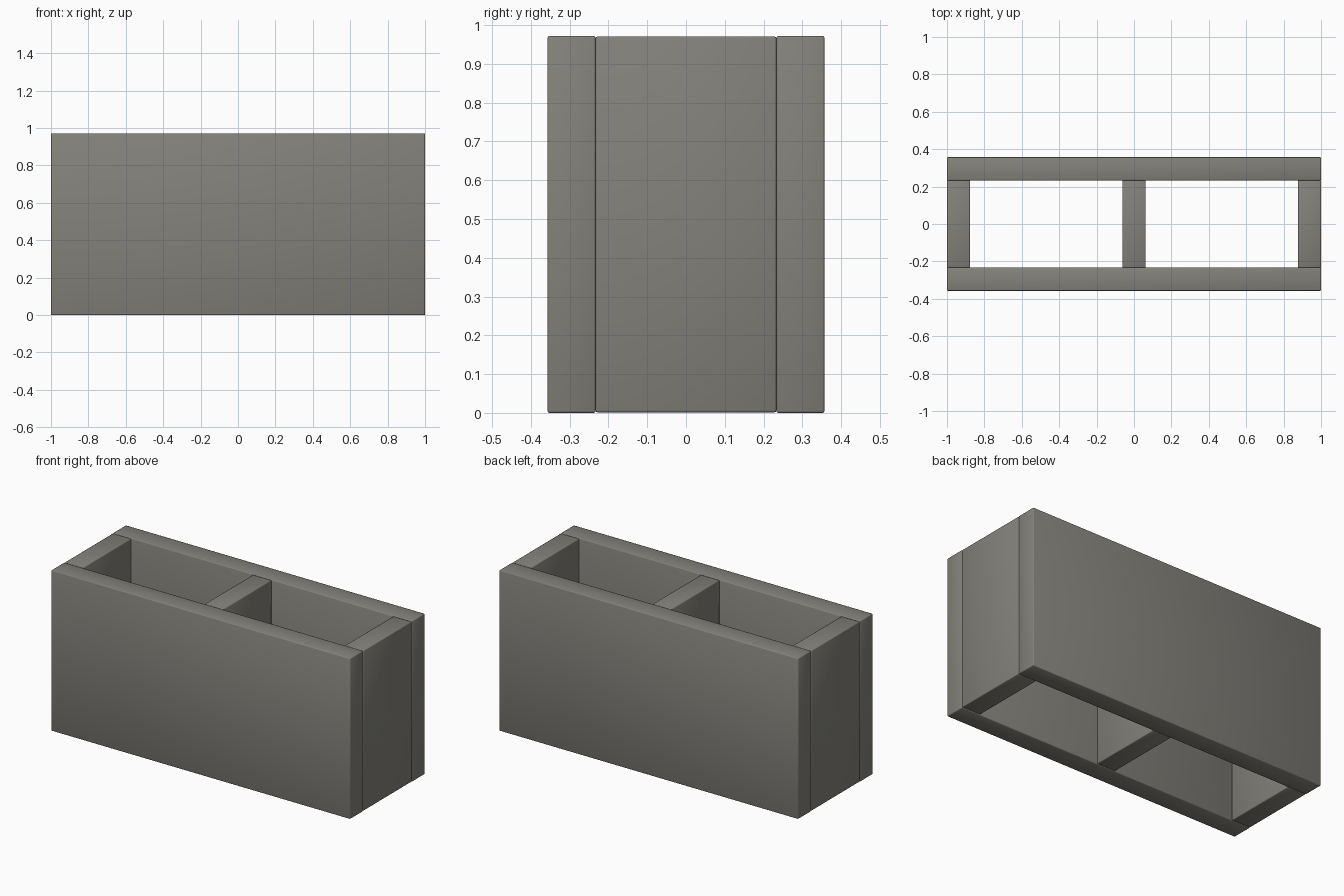
import bpy
import math

cube = bpy.data.objects.get("Cube")
if cube:
    bpy.data.objects.remove(cube, do_unlink=True)

LENGTH, DEPTH, HEIGHT = 2.0, 0.714, 0.972
WALL = 0.124
INNER = DEPTH - 2 * WALL

# Concrete colour
concrete = bpy.data.materials.new("concrete grey")
concrete.use_nodes = True
grey = (0.23, 0.223, 0.2, 1)
concrete.diffuse_color = grey
shader = concrete.node_tree.nodes["Principled BSDF"]
shader.inputs["Base Color"].default_value = grey
shader.inputs["Roughness"].default_value = 0.9


def slab(name, size, location):
    """Add a slab with softly worn edges."""
    bpy.ops.mesh.primitive_cube_add(size=1, location=location)
    obj = bpy.context.object
    obj.name = name
    obj.scale = size
    bpy.ops.object.transform_apply(location=False, rotation=False, scale=True)
    obj.data.materials.append(concrete)
    bevel = obj.modifiers.new("worn edges", 'BEVEL')
    bevel.width = 0.005
    bevel.segments = 2
    bpy.ops.object.shade_smooth()
    return obj


# Long face walls
for name, side in (("front_wall", -1), ("back_wall", 1)):
    slab(name, (LENGTH, WALL, HEIGHT),
         (0, side * (DEPTH - WALL) / 2, HEIGHT / 2))

# Cross webs between the walls
end = (LENGTH - WALL) / 2
for name, x in (("right_web", -end), ("middle_web", 0), ("left_web", end)):
    slab(name, (WALL, INNER, HEIGHT - 0.003), (x, 0, HEIGHT / 2))
